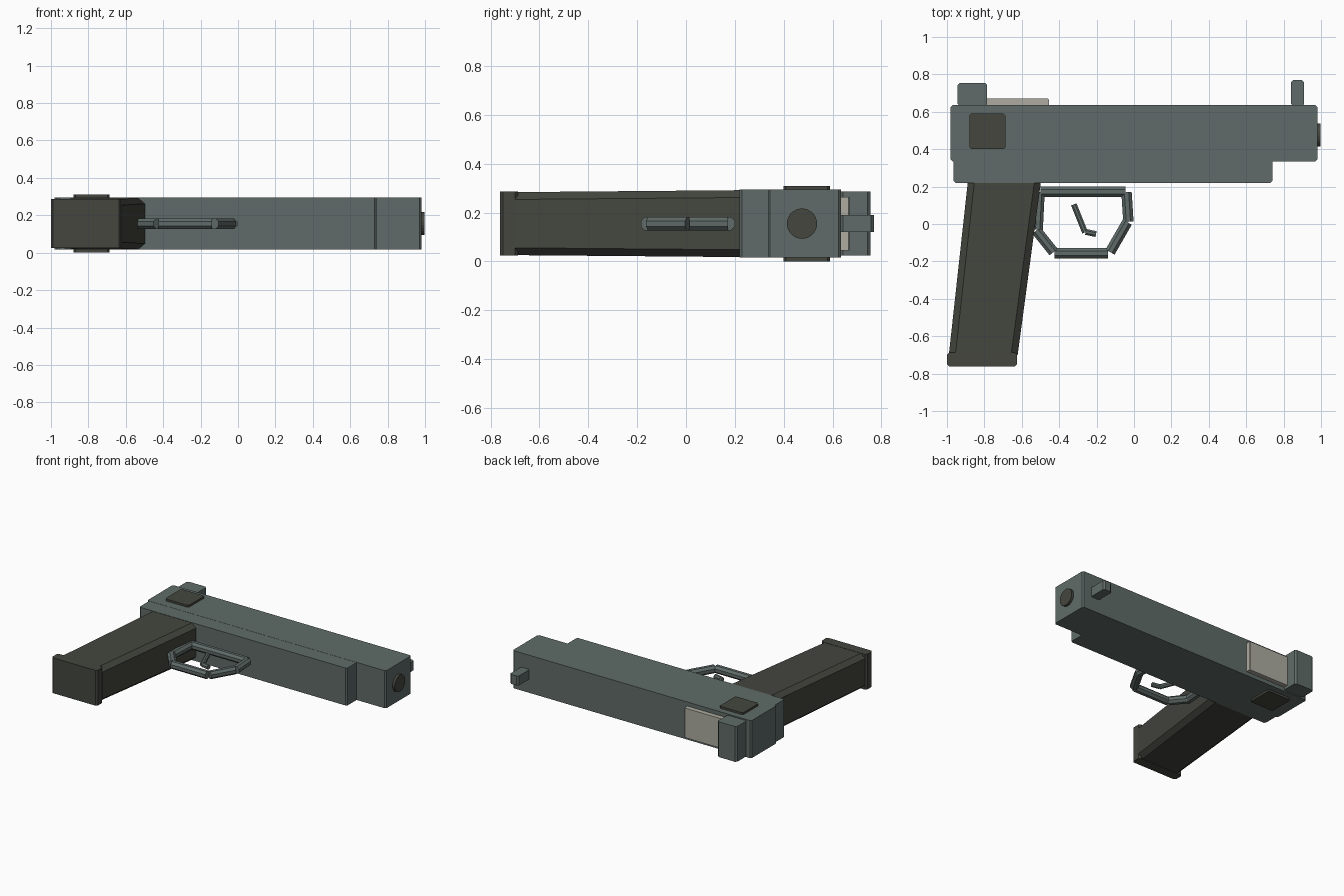
import bpy, bmesh, math
from mathutils import Vector

if "Cube" in bpy.data.objects:
    bpy.data.objects.remove(bpy.data.objects["Cube"])

MID = 0.155  # height of the symmetry plane


def material(name, r, g, b):
    m = bpy.data.materials.new(name)
    m.diffuse_color = (r, g, b, 1)
    m.use_nodes = True
    m.node_tree.nodes["Principled BSDF"].inputs["Base Color"].default_value = m.diffuse_color
    return m


steel = material("grey_green_steel", 0.115, 0.148, 0.140)
dark = material("dark_olive", 0.058, 0.061, 0.049)
pale = material("pale_grey", 0.42, 0.41, 0.35)


def finish(name, bm, mat):
    bmesh.ops.recalc_face_normals(bm, faces=bm.faces)
    me = bpy.data.meshes.new(name)
    bm.to_mesh(me)
    bm.free()
    me.materials.append(mat)
    ob = bpy.data.objects.new(name, me)
    bpy.context.collection.objects.link(ob)
    return ob


def chamfered(x0, x1, y0, y1, cx, cy):
    """Rectangle outline with cut corners."""
    return [(x0 + cx, y0), (x1 - cx, y0), (x1, y0 + cy), (x1, y1 - cy),
            (x1 - cx, y1), (x0 + cx, y1), (x0, y1 - cy), (x0, y0 + cy)]


def loft(name, ring_a, ring_b, mat):
    bm = bmesh.new()
    a = [bm.verts.new(p) for p in ring_a]
    b = [bm.verts.new(p) for p in ring_b]
    n = len(a)
    bm.faces.new(a)
    bm.faces.new(b[::-1])
    for i in range(n):
        bm.faces.new((a[i], a[(i + 1) % n], b[(i + 1) % n], b[i]))
    return finish(name, bm, mat)


def slab(name, x0, x1, y0, y1, z0, z1, mat, c=0.01):
    """Plan outline with cut corners, extruded upwards."""
    pts = chamfered(x0, x1, y0, y1, c, c)
    return loft(name, [(x, y, z0) for x, y in pts],
                [(x, y, z1) for x, y in pts], mat)


def rod(name, p, q, r, mat, sides=8):
    p, q = Vector(p), Vector(q)
    d = q - p
    bm = bmesh.new()
    bmesh.ops.create_cone(bm, cap_ends=True, segments=sides, radius1=r,
                          radius2=r, depth=d.length)
    turn = math.pi / sides
    side = Vector((0, 0, 1)).cross(d).normalized() if abs(d.z) < 1e-6 else Vector((1, 0, 0))
    axis, up = d.normalized(), Vector((0, 0, 1))
    for v in bm.verts:
        a = math.atan2(v.co.y, v.co.x) + turn
        v.co = (p + q) / 2 + axis * v.co.z + side * r * math.cos(a) + up * r * math.sin(a)
    return finish(name, bm, mat)


# Slide and frame
slab("slide", -0.98, 0.98, 0.335, 0.635, 0.016, 0.295, steel)
slab("frame", -0.965, 0.74, 0.22, 0.345, 0.016, 0.294, steel)

# Sights and pale top plate
slab("rear_sight", -0.943, -0.785, 0.63, 0.755, 0.024, 0.286, steel, 0.012)
slab("front_sight", 0.84, 0.91, 0.63, 0.77, 0.12, 0.19, steel, 0.012)
slab("top_plate", -0.79, -0.455, 0.63, 0.67, 0.045, 0.265, pale, 0.004)

# Thin square plates on both sides
for label, z0, z1 in (("lower", 0.0, 0.02), ("upper", 0.29, 0.31)):
    slab(label + "_side_plate", -0.88, -0.687, 0.40, 0.59, z0, z1, dark, 0.01)

# Muzzle disc
rod("muzzle_disc", (0.97, 0.475, MID), (0.998, 0.475, MID), 0.062, dark, 24)

# Slanted grip with cut corners, and its base
top = chamfered(-0.888, -0.497, 0.018, 0.292, 0.035, 0.03)
low = chamfered(-0.990, -0.622, 0.026, 0.284, 0.035, 0.03)
loft("grip", [(x, 0.23, z) for x, z in top], [(x, -0.70, z) for x, z in low], dark)
slab("grip_base", -1.0, -0.625, -0.762, -0.688, 0.024, 0.286, dark, 0.012)

# Trigger guard made of separate octagonal bars
bars = [((-0.50, 0.173), (-0.045, 0.173)), ((-0.040, 0.17), (-0.030, 0.012)),
        ((-0.036, 0.01), (-0.128, -0.150)), ((-0.14, -0.157), (-0.425, -0.157)),
        ((-0.430, -0.150), (-0.522, -0.035)), ((-0.515, -0.03), (-0.505, 0.17))]
for i, (a, b) in enumerate(bars):
    rod(f"guard_bar_{i + 1}", (*a, MID), (*b, MID), 0.030, steel)

# Trigger
rod("trigger_upper", (-0.322, 0.105, MID), (-0.262, -0.045, MID), 0.017, steel)
rod("trigger_tip", (-0.258, -0.042, MID), (-0.203, -0.054, MID), 0.017, steel)
